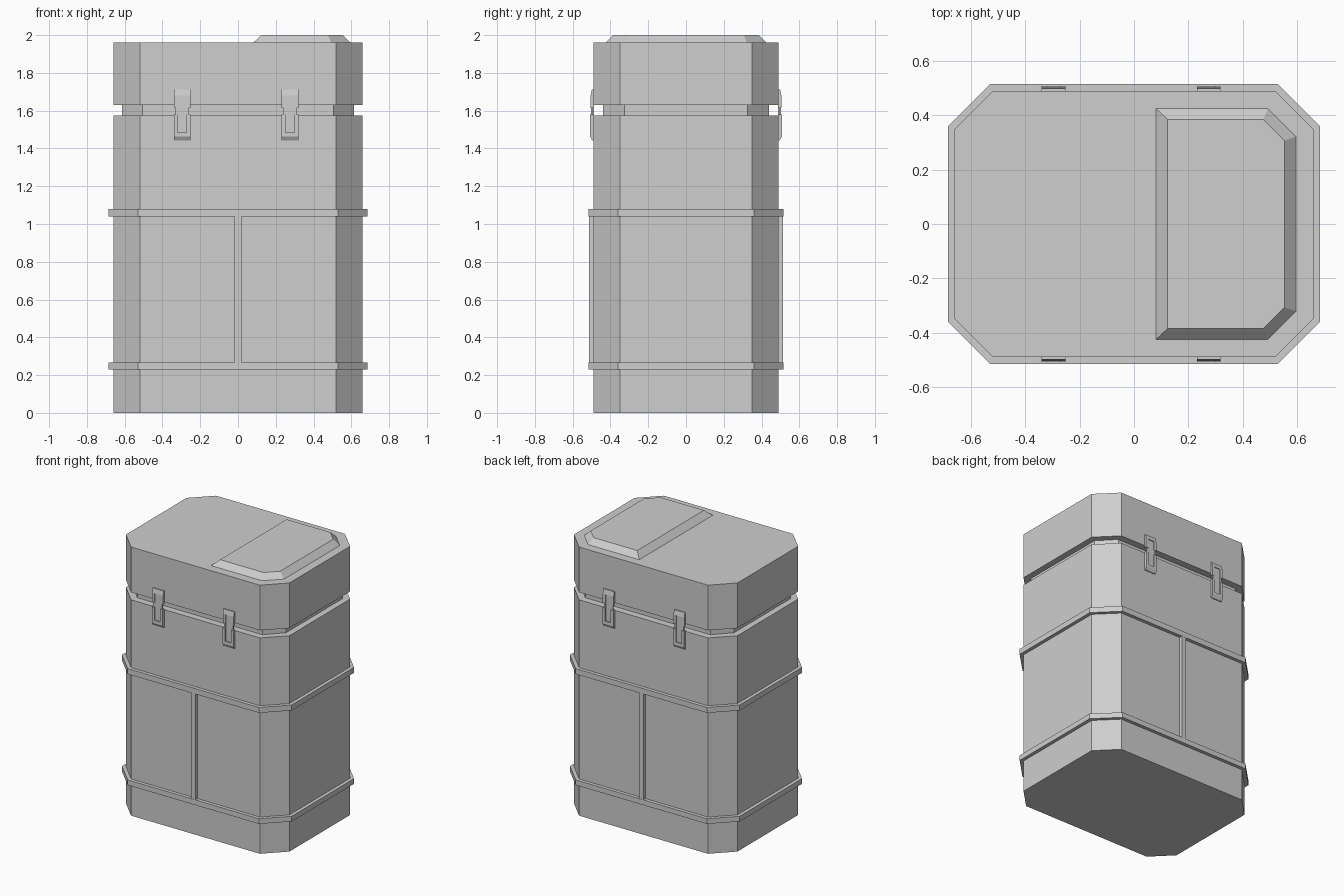
import bpy, bmesh
from mathutils import Vector

cube = bpy.data.objects.get("Cube")
if cube:
    bpy.data.objects.remove(cube, do_unlink=True)

grey = bpy.data.materials.new("light grey")
grey.use_nodes = True
grey.diffuse_color = (0.62, 0.62, 0.62, 1)
grey.node_tree.nodes["Principled BSDF"].inputs["Base Color"].default_value = grey.diffuse_color


def finish(name, bm):
    bmesh.ops.recalc_face_normals(bm, faces=bm.faces)
    mesh = bpy.data.meshes.new(name)
    bm.to_mesh(mesh)
    bm.free()
    mesh.materials.append(grey)
    obj = bpy.data.objects.new(name, mesh)
    bpy.context.collection.objects.link(obj)
    return obj


def loft(bm, lower, upper):
    """Close a solid between two matching outlines."""
    a = [bm.verts.new(p) for p in lower]
    b = [bm.verts.new(p) for p in upper]
    bm.faces.new(a)
    bm.faces.new(b)
    n = len(a)
    for i in range(n):
        j = (i + 1) % n
        bm.faces.new((a[i], a[j], b[j], b[i]))


def octagon(hx, hy, cx, cy, z):
    quarter = [(hx, cy), (cx, hy)]
    pts = quarter + [(-x, y) for x, y in reversed(quarter)]
    pts += [(-x, -y) for x, y in pts]
    return [(x, y, z) for x, y in pts]


def octagon_block(name, shape, z0, z1):
    bm = bmesh.new()
    loft(bm, octagon(*shape, z0), octagon(*shape, z1))
    finish(name, bm)


def add_profile(bm, profile, x0, x1):
    """Extrude a (y, z) outline along x."""
    loft(bm, [(x0, y, z) for y, z in profile], [(x1, y, z) for y, z in profile])


def add_box(bm, x0, x1, y0, y1, z0, z1):
    add_profile(bm, [(y0, z0), (y1, z0), (y1, z1), (y0, z1)], x0, x1)


# Case shell, neck, lid and the two hoops
shell = (0.66, 0.49, 0.52, 0.35)
hoop = (0.685, 0.515, 0.53, 0.36)
octagon_block("body", shell, 0, 1.575)
octagon_block("neck", (0.615, 0.44, 0.505, 0.325), 1.57, 1.635)
octagon_block("lid", shell, 1.63, 1.96)
octagon_block("lower_hoop", hoop, 0.23, 0.268)
octagon_block("upper_hoop", hoop, 1.04, 1.08)


# Raised panel on the lid with clipped outer corners
def panel_outline(x0, x1, hy, clip, z):
    return [(x0, -hy, z), (x1 - clip, -hy, z), (x1, clip - hy, z),
            (x1, hy - clip, z), (x1 - clip, hy, z), (x0, hy, z)]


bm = bmesh.new()
loft(bm, panel_outline(0.075, 0.602, 0.43, 0.107, 1.955),
     panel_outline(0.124, 0.554, 0.385, 0.078, 2.0))
finish("lid_panel", bm)

# Middle ribs and latches, repeated on front and back
for side, s in (("front", -1), ("back", 1)):
    bm = bmesh.new()
    add_box(bm, -0.018, 0.018, s * 0.48, s * 0.514, 0.262, 1.045)
    finish(side + "_rib", bm)

    for label, x in (("right", -0.296), ("left", 0.275)):
        bm = bmesh.new()
        w, slot = 0.044, 0.023
        # Upper hook plate: header and two cheeks with a rounded top
        head = [(s * 0.488, 1.68), (s * 0.505, 1.68), (s * 0.498, 1.713), (s * 0.488, 1.713)]
        add_profile(bm, head, x - w, x + w)
        # Lower lever plate: sloped foot
        foot = [(s * 0.488, 1.443), (s * 0.496, 1.443), (s * 0.508, 1.463),
                (s * 0.508, 1.485), (s * 0.488, 1.485)]
        add_profile(bm, foot, x - w, x + w)
        for a, b in ((x - w, x - slot), (x + slot, x + w)):
            add_box(bm, a, b, s * 0.488, s * 0.505, 1.615, 1.68)
            add_box(bm, a, b, s * 0.488, s * 0.508, 1.485, 1.58)
        # Loop bars and recessed tongue across the gap
        for a, b in ((x - 0.036, x - slot), (x + slot, x + 0.036)):
            add_box(bm, a, b, s * 0.493, s * 0.503, 1.575, 1.62)
        add_box(bm, x - slot, x + slot, s * 0.488, s * 0.499, 1.48, 1.685)
        finish(side + "_" + label + "_latch", bm)
